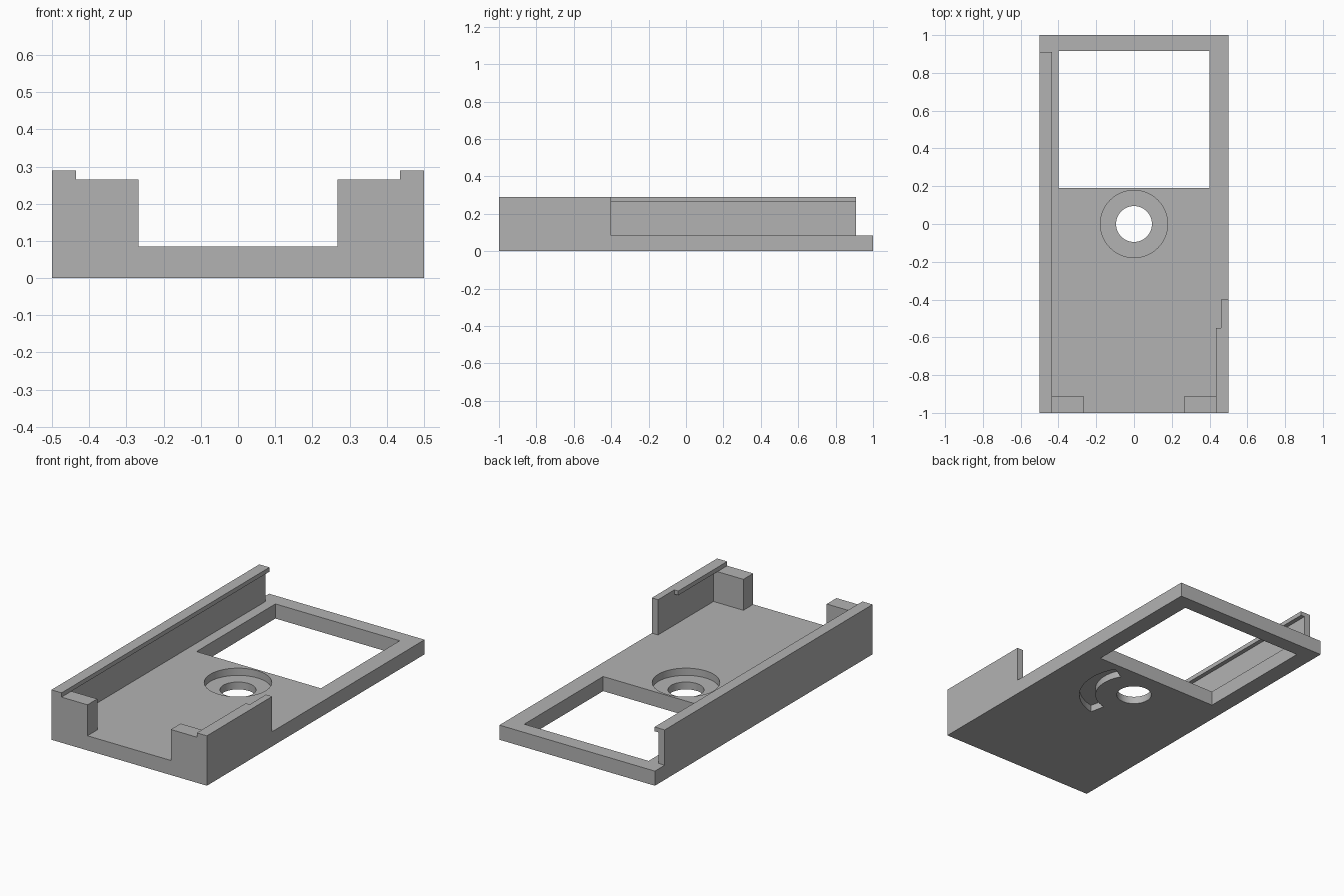
import bpy
import bmesh
import math

if "Cube" in bpy.data.objects:
    bpy.data.objects.remove(bpy.data.objects["Cube"])

FLOOR, LIP, TOP = 0.085, 0.265, 0.29

grey = bpy.data.materials.new("plain grey")
grey.use_nodes = True
grey.diffuse_color = (0.45, 0.45, 0.45, 1)
grey.node_tree.nodes["Principled BSDF"].inputs["Base Color"].default_value = (0.45, 0.45, 0.45, 1)


def prism(name, points, offset):
    """Solid made by sweeping a 3D polygon along an offset."""
    bm = bmesh.new()
    face = bm.faces.new([bm.verts.new(p) for p in points])
    swept = bmesh.ops.extrude_face_region(bm, geom=[face])["geom"]
    bmesh.ops.translate(bm, vec=offset, verts=[v for v in swept if isinstance(v, bmesh.types.BMVert)])
    bmesh.ops.recalc_face_normals(bm, faces=bm.faces)
    mesh = bpy.data.meshes.new(name)
    bm.to_mesh(mesh)
    bm.free()
    mesh.materials.append(grey)
    obj = bpy.data.objects.new(name, mesh)
    bpy.context.collection.objects.link(obj)
    return obj


def box(name, x0, x1, y0, y1, z0, z1):
    corners = [(x0, y0, z0), (x1, y0, z0), (x1, y1, z0), (x0, y1, z0)]
    return prism(name, corners, (0, 0, z1 - z0))


def arc(radius, z, start, end, steps):
    angles = [math.radians(start + (end - start) * i / steps) for i in range(steps + 1)]
    return [(radius * math.cos(a), radius * math.sin(a), z) for a in angles]


def disc(name, radius, z0, z1):
    return prism(name, arc(radius, z0, 0, 360, 64)[:-1], (0, 0, z1 - z0))


tray = box("sliding_tray", -0.5, 0.5, -1, 1, 0, TOP)

# Main channel, undercut below the rail lips
half = [(0.46, FLOOR), (0.46, LIP), (0.435, LIP), (0.435, 0.4)]
outline = half + [(-x, z) for x, z in reversed(half)]
channel = prism("channel_cutter", [(x, -0.91, z) for x, z in outline], (0, 2.1, 0))

# Curved groove in the underside
groove = prism("groove_cutter",
               arc(0.3, -0.1, -78, 30, 32) + arc(0.212, -0.1, 30, -78, 32), (0, 0, 0.14))

cutters = [
    channel,
    box("post_top_cutter", -0.435, 0.435, -1.1, -0.8, LIP, 0.4),
    box("front_gap_cutter", -0.268, 0.268, -1.1, -0.8, FLOOR, 0.4),
    box("rear_cutter", -0.7, 0.7, 0.91, 1.2, FLOOR, 0.4),
    box("left_side_cutter", 0.4, 0.7, -0.4, 1.2, FLOOR, 0.4),
    box("lip_cutter", 0.3, 0.46, -0.55, -0.3, 0.2, 0.4),
    box("window_cutter", -0.4, 0.4, 0.19, 0.915, -0.1, 0.2),
    disc("counterbore_cutter", 0.178, 0.043, 0.2),
    disc("hole_cutter", 0.095, -0.1, 0.2),
    groove,
]

# Carve every cutter out of the tray
bpy.context.view_layer.objects.active = tray
for cutter in cutters:
    cutter.hide_render = True
    cut = tray.modifiers.new(cutter.name, "BOOLEAN")
    cut.operation = "DIFFERENCE"
    cut.solver = "EXACT"
    cut.object = cutter
    bpy.ops.object.modifier_apply(modifier=cut.name)
    bpy.data.objects.remove(cutter)

bpy.ops.object.select_all(action="DESELECT")
tray.select_set(True)
bpy.ops.object.shade_smooth_by_angle(angle=math.radians(30))
